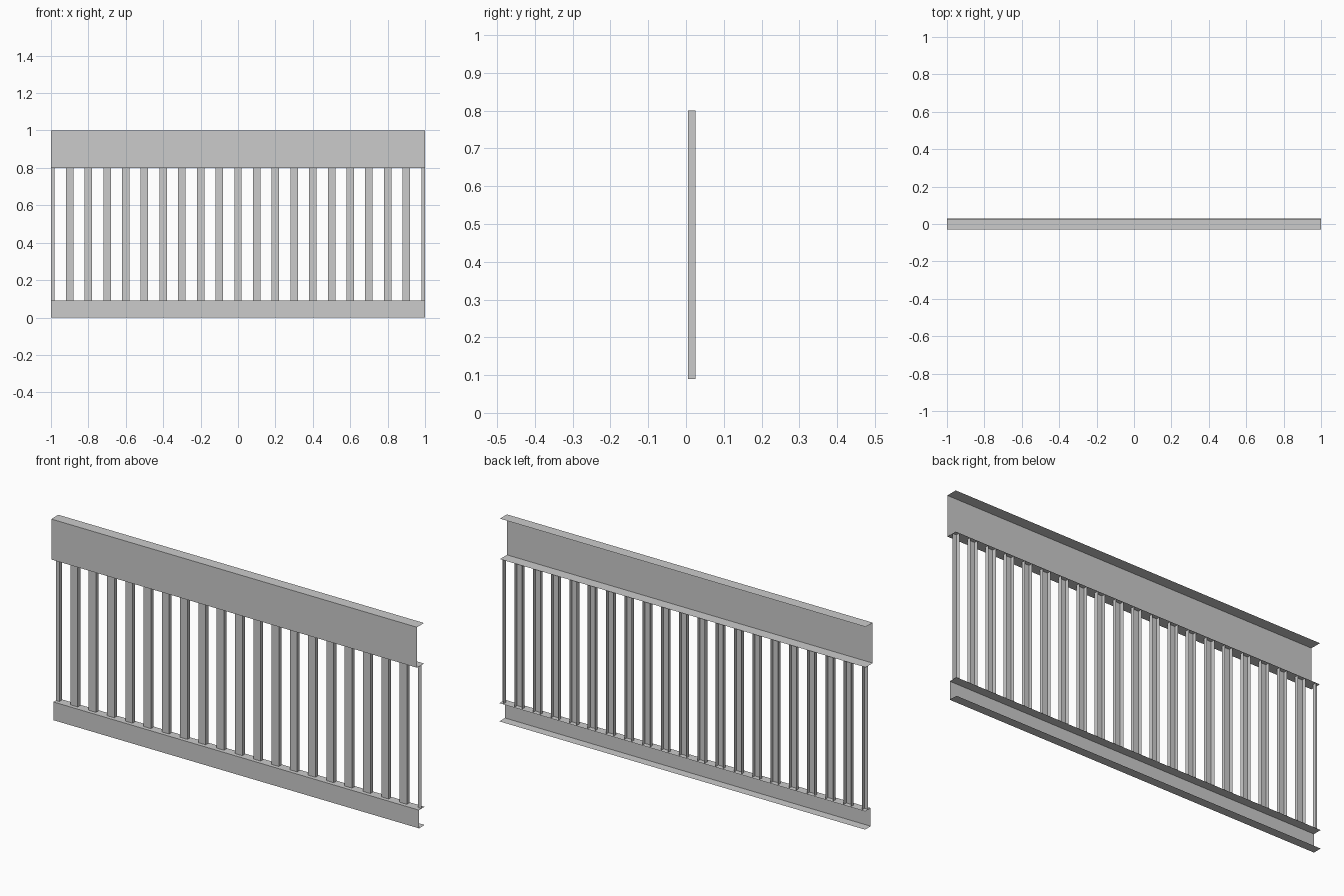
import bpy

if "Cube" in bpy.data.objects:
    bpy.data.objects.remove(bpy.data.objects["Cube"])


def sheet(name, profile, place, a, b):
    """Extrude an open profile into a thin folded sheet from a to b."""
    n = len(profile)
    verts = [place(u, v, t) for t in (a, b) for u, v in profile]
    faces = [(i, i + 1, n + i + 1, n + i) for i in range(n - 1)]
    mesh = bpy.data.meshes.new(name)
    mesh.from_pydata(verts, [], faces)
    mesh.update()
    obj = bpy.data.objects.new(name, mesh)
    bpy.context.collection.objects.link(obj)
    return obj


def rail(name, front, back, low, high):
    # C-shaped channel along x, open at the back
    profile = [(back, low), (front, low), (front, high), (back, high)]
    return sheet(name, profile, lambda y, z, x: (x, y, z), 1, -1)


RAIL_LOW, RAIL_HIGH = 0.09, 0.80
rail("top_rail", -0.03, 0.025, RAIL_HIGH, 1.0)
rail("bottom_rail", -0.014, 0.03, 0.0, RAIL_LOW)

# Upright channels, open at the back; the two end ones are cut in half
HALF, FRONT, BACK = 0.02, 0.005, 0.025
for i in range(21):
    x = -1 + 0.1 * i
    left, right = (x - HALF, BACK), (x + HALF, BACK)
    profile = [left, (x - HALF, FRONT), (x + HALF, FRONT), right]
    if i == 0:
        profile = [(x, FRONT)] + profile[2:]
    elif i == 20:
        profile = profile[:2] + [(x, FRONT)]
    sheet(f"baluster_{i + 1:02d}", profile,
          lambda px, py, z: (px, py, z), RAIL_LOW, RAIL_HIGH)
